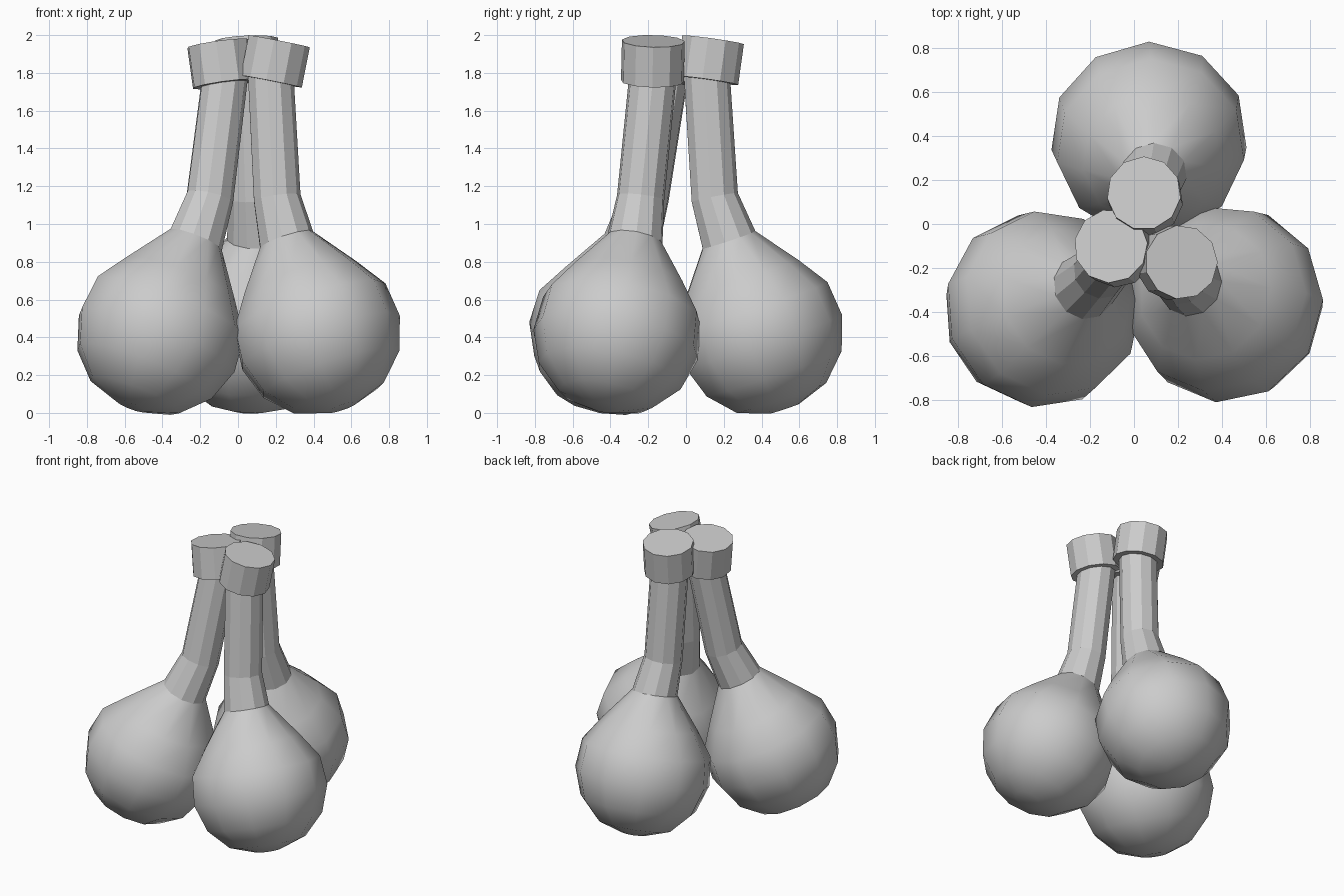
import bpy, math
from mathutils import Vector

if "Cube" in bpy.data.objects:
    bpy.data.objects.remove(bpy.data.objects["Cube"])

SIDES = 11
# bulb profile: (distance along bulb axis, radius)
BULB = [(-.43, .085), (-.37, .255), (-.235, .385), (-.055, .447), (.135, .428), (.30, .315)]
NECK_BASE_R, NECK_R, COLLAR_R = .15, .127, .168


def ring(c, axis, r, phase):
    d = axis.normalized()
    e1 = (Vector((1, 0, 0)) - d * d.x).normalized()
    e2 = d.cross(e1)
    pts = []
    for i in range(SIDES):
        a = phase + 2 * math.pi * i / SIDES
        pts.append(c + (e1 * math.cos(a) + e2 * math.sin(a)) * r)
    return pts


def loft(name, rings, smooth, cap_start, cap_end):
    verts = [p for r in rings for p in r]
    faces = []
    n = SIDES
    for k in range(len(rings) - 1):
        for i in range(n):
            j = (i + 1) % n
            faces.append((k * n + i, k * n + j, (k + 1) * n + j, (k + 1) * n + i))
    if cap_start:
        faces.append(tuple(reversed(range(n))))
    if cap_end:
        faces.append(tuple(range((len(rings) - 1) * n, len(rings) * n)))
    me = bpy.data.meshes.new(name)
    me.from_pydata(verts, [], faces)
    me.polygons.foreach_set("use_smooth", [smooth] * len(faces))
    ob = bpy.data.objects.new(name, me)
    bpy.context.collection.objects.link(ob)
    return ob


def flask(tag, phase_deg, centre, base, mid, top, mouth):
    ph = math.radians(phase_deg)
    c, b, m, t, e = map(Vector, (centre, base, mid, top, mouth))
    d = (b - c).normalized()
    # round body, open where the neck starts
    rings = [ring(c + d * s, d, r, ph) for s, r in BULB] + [ring(b, d, NECK_BASE_R, ph)]
    loft(tag + "_bulb", rings, True, True, False)
    # bent neck
    bend = (m - b).normalized() + (t - m).normalized()
    loft(tag + "_neck", [ring(b, d, NECK_BASE_R, ph), ring(m, bend, NECK_R, ph),
                         ring(t, e - t, NECK_R, ph)], False, False, False)
    # collar with closed top, stepping out from the neck
    loft(tag + "_collar", [ring(t, e - t, NECK_R, ph), ring(t, e - t, COLLAR_R, ph),
                           ring(e, e - t, COLLAR_R, ph)], False, False, True)


flask("back", 90, (.07, .385, .43), (.09, .225, .915), (.075, .15, 1.14),
      (.055, .11, 1.76), (.045, .14, 1.975))
flask("left", 266, (-.415, -.385, .43), (-.225, -.285, .915), (-.15, -.215, 1.14),
      (-.075, -.12, 1.74), (-.105, -.10, 1.955))
flask("right", 0, (.415, -.36, .43), (.255, -.27, .915), (.205, -.24, 1.14),
      (.173, -.178, 1.755), (.215, -.173, 1.968))
